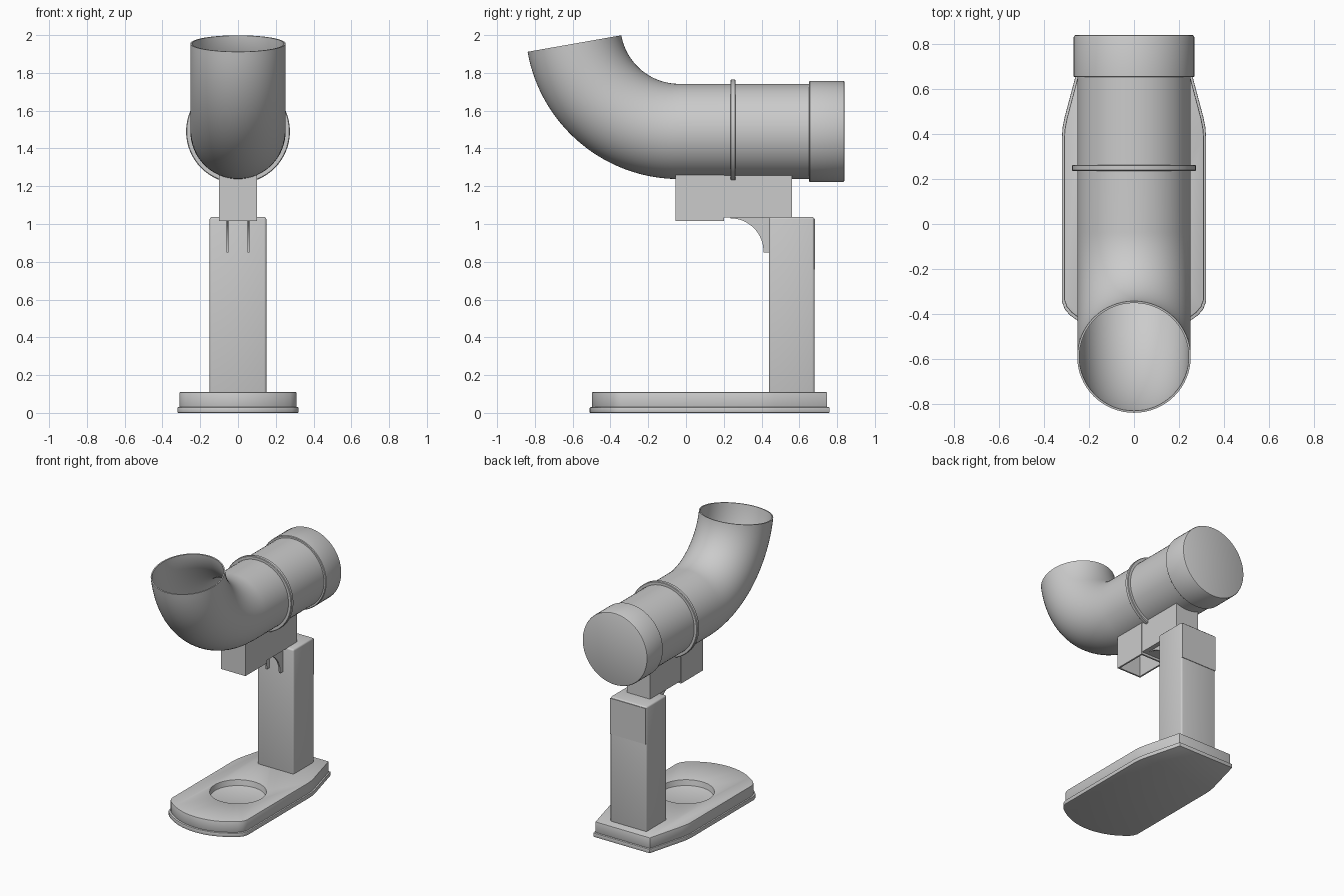
import bpy, bmesh, math

if "Cube" in bpy.data.objects:
    bpy.data.objects.remove(bpy.data.objects["Cube"])

grey = bpy.data.materials.new("plain grey")
grey.diffuse_color = (0.6, 0.6, 0.6, 1)
grey.use_nodes = True
grey.node_tree.nodes["Principled BSDF"].inputs["Base Color"].default_value = grey.diffuse_color
AXIS_Z = 1.49  # height of the pipe axis


def finish(name, bm):
    bmesh.ops.recalc_face_normals(bm, faces=bm.faces[:])
    me = bpy.data.meshes.new(name)
    bm.to_mesh(me)
    bm.free()
    me.materials.append(grey)
    ob = bpy.data.objects.new(name, me)
    bpy.context.collection.objects.link(ob)
    return ob


def activate(ob):
    bpy.ops.object.select_all(action='DESELECT')
    ob.select_set(True)
    bpy.context.view_layer.objects.active = ob


def smooth(ob):
    activate(ob)
    bpy.ops.object.shade_smooth_by_angle(angle=math.radians(30))


def prism(name, pts, lo, hi, axis):
    """Extrude a 2D polygon along an axis."""
    place = {'x': lambda a, b, t: (t, a, b),
             'y': lambda a, b, t: (a, t, b),
             'z': lambda a, b, t: (a, b, t)}[axis]
    bm = bmesh.new()
    low = [bm.verts.new(place(a, b, lo)) for a, b in pts]
    top = [bm.verts.new(place(a, b, hi)) for a, b in pts]
    bm.faces.new(low)
    bm.faces.new(top)
    n = len(pts)
    for i in range(n):
        j = (i + 1) % n
        bm.faces.new((low[i], low[j], top[j], top[i]))
    return finish(name, bm)


def rect(a0, a1, b0, b1):
    return [(a0, b0), (a1, b0), (a1, b1), (a0, b1)]


def sweep(name, sections, closed=False, n=64):
    """Join circles given as (y, z, turn angle, radius)."""
    bm = bmesh.new()
    rings = []
    for y, z, ang, r in sections:
        ring = []
        for i in range(n):
            t = 2 * math.pi * i / n
            u = r * math.sin(t)
            ring.append(bm.verts.new((r * math.cos(t), y + u * math.sin(ang), z + u * math.cos(ang))))
        rings.append(ring)
    pairs = list(zip(rings, rings[1:]))
    if closed:
        pairs.append((rings[-1], rings[0]))
    else:
        bm.faces.new(rings[0])
        bm.faces.new(rings[-1])
    for a, b in pairs:
        for i in range(n):
            j = (i + 1) % n
            bm.faces.new((a[i], a[j], b[j], b[i]))
    ob = finish(name, bm)
    smooth(ob)
    return ob


def apply_bevel(ob, width, segments=3):
    mod = ob.modifiers.new("bevel", 'BEVEL')
    mod.width, mod.segments = width, segments
    mod.limit_method, mod.angle_limit = 'ANGLE', math.radians(40)
    activate(ob)
    bpy.ops.object.modifier_apply(modifier="bevel")


def cut(ob, cutter):
    cutter.hide_render = True
    mod = ob.modifiers.new("cut", 'BOOLEAN')
    mod.object, mod.operation, mod.solver = cutter, 'DIFFERENCE', 'EXACT'
    activate(ob)
    bpy.ops.object.modifier_apply(modifier="cut")
    bpy.data.objects.remove(cutter)


# base outline: bowed front, straight sides, tapered back
half = []
for i in range(13):
    x = 0.25 * i / 12
    half.append((x, -0.08 - math.sqrt(0.43 ** 2 - x * x)))
half += [(0.285, -0.405), (0.308, -0.378), (0.32, -0.345), (0.32, 0.39),
         (0.317, 0.43), (0.308, 0.475), (0.232, 0.76)]
outline = half + [(-x, y) for x, y in reversed(half[1:])]
lip = prism("base_lip", outline, 0, 0.03, 'z')
apply_bevel(lip, 0.004, 2)
smooth(lip)

# upper base with a round recess
inner = [(x * 0.97, 0.125 + (y - 0.125) * 0.98) for x, y in outline]
base = prism("base_plate", inner, 0.028, 0.11, 'z')
circle = [(0.19 * math.cos(2 * math.pi * i / 64), 0.19 * math.sin(2 * math.pi * i / 64)) for i in range(64)]
cut(base, prism("recess_cutter", circle, 0.065, 0.3, 'z'))
apply_bevel(base, 0.005, 2)
smooth(base)

# post with a thin back panel
post = prism("post", rect(-0.15, 0.15, 0.44, 0.68), 0.1, 1.037, 'z')
apply_bevel(post, 0.012)
smooth(post)
prism("post_back_panel", rect(-0.146, 0.146, 0.76, 1.027), 0.676, 0.684, 'y')


def saddle(name, w, bottom, y0, y1):
    """Block whose top follows the underside of the pipe."""
    pts = [(-w, bottom), (w, bottom)]
    for i in range(13):
        x = w - 2 * w * i / 12
        pts.append((x, AXIS_Z - math.sqrt(0.248 ** 2 - x * x)))
    return prism(name, pts, y0, y1, 'y')


# pipe holder: hollow front box and rear neck resting on the post
box = saddle("front_bracket", 0.1, 1.017, -0.055, 0.2)
cut(box, prism("bracket_cutter", rect(-0.088, 0.088, -0.043, 0.188), 0.9, 1.2, 'z'))
saddle("rear_bracket", 0.095, 1.034, 0.199, 0.56)

# curved gussets between post and rear bracket
curve = [(0.235 + 0.175 * math.sin(a), 0.855 + 0.175 * math.cos(a))
         for a in (math.pi / 2 * i / 16 for i in range(17))]
for side, x in (("left", -0.055), ("right", 0.055)):
    g = prism("gusset_" + side, [(0.235, 1.04)] + curve + [(0.41, 0.85), (0.445, 0.85), (0.445, 1.04)],
              x - 0.006, x + 0.006, 'x')
    smooth(g)

# hollow pipe: straight run, then an 80 degree bend upwards
BEND_Y, BEND_R = -0.036, 0.563
path = [(0.66, AXIS_Z, 0), (0.3, AXIS_Z, 0)]
for i in range(33):
    a = math.radians(80) * i / 32
    path.append((BEND_Y - BEND_R * math.sin(a), AXIS_Z + BEND_R * (1 - math.cos(a)), a))
sweep("bent_pipe", [p + (0.252,) for p in path] + [p + (0.243,) for p in reversed(path)], closed=True)

# end cap and collar ring
sweep("end_cap", [(y, AXIS_Z, 0, r) for y, r in
                  ((0.652, 0.264), (0.656, 0.268), (0.83, 0.268), (0.837, 0.265), (0.84, 0.258))])
sweep("collar_ring", [(y, AXIS_Z, 0, r) for y, r in
                      ((0.235, 0.248), (0.235, 0.271), (0.239, 0.275), (0.259, 0.275),
                       (0.263, 0.271), (0.263, 0.248))], closed=True)
